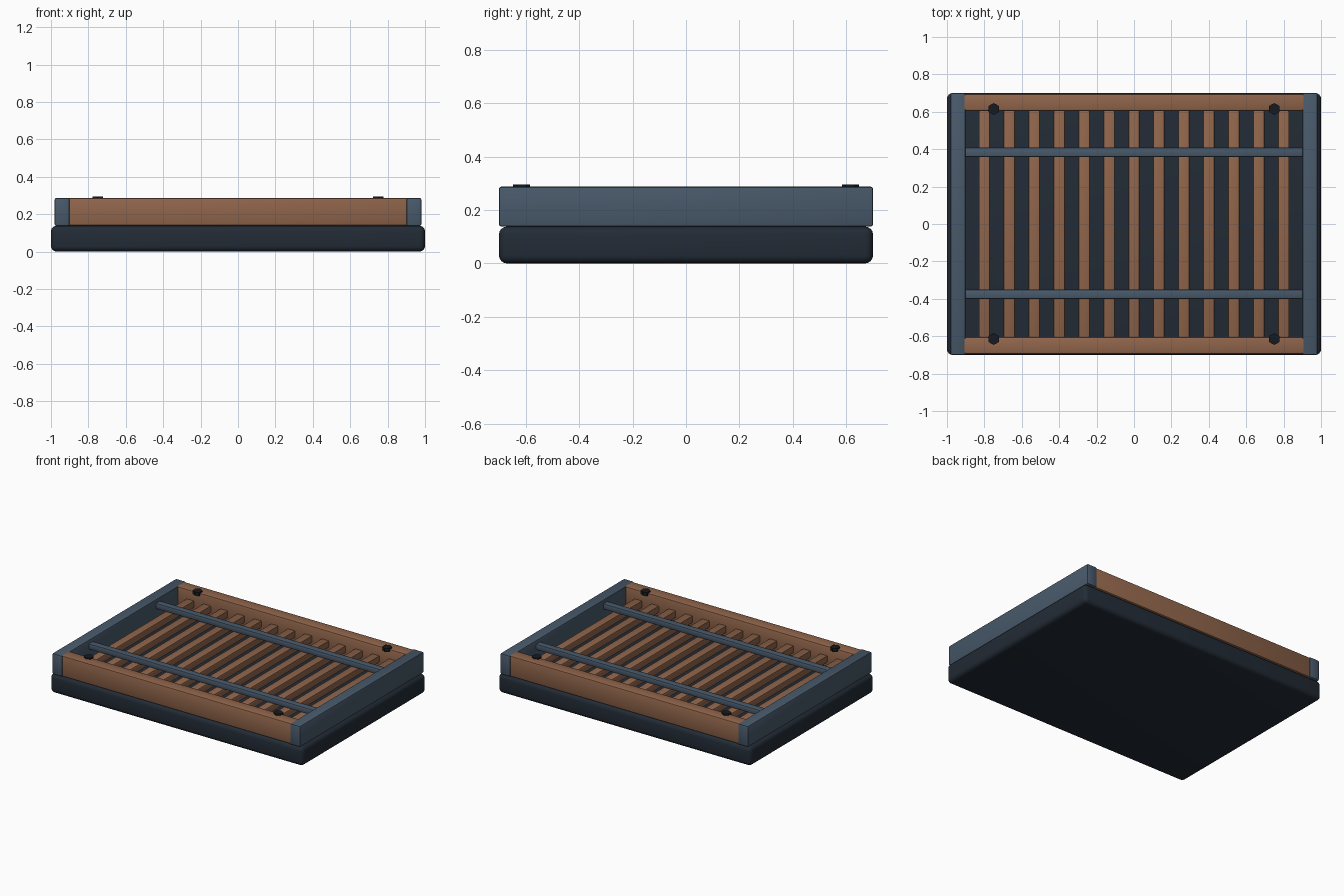
import bpy
import math

if "Cube" in bpy.data.objects:
    bpy.data.objects.remove(bpy.data.objects["Cube"])


def material(name, rgb):
    m = bpy.data.materials.new(name)
    m.diffuse_color = (*rgb, 1)
    m.use_nodes = True
    m.node_tree.nodes["Principled BSDF"].inputs["Base Color"].default_value = m.diffuse_color
    return m


BLUE = material("blue_paint", (0.065, 0.10, 0.145))
WOOD = material("wood", (0.28, 0.13, 0.07))
DARK = material("dark_base", (0.016, 0.024, 0.036))
BLACK = material("black_metal", (0.008, 0.011, 0.014))


def box(name, x, y, z, mat, bevel, segments=2):
    """Bevelled box from (min, max) ranges on each axis."""
    bpy.ops.mesh.primitive_cube_add(size=1, location=[sum(r) / 2 for r in (x, y, z)])
    ob = bpy.context.object
    ob.name = name
    ob.scale = [r[1] - r[0] for r in (x, y, z)]
    bpy.ops.object.transform_apply(location=False, rotation=False, scale=True)
    ob.data.materials.append(mat)
    mod = ob.modifiers.new("bevel", 'BEVEL')
    mod.width = bevel
    mod.segments = segments
    bpy.ops.object.modifier_apply(modifier=mod.name)
    bpy.ops.object.shade_smooth_by_angle(angle=math.radians(35))
    return ob


# Solid base
box("base", (-1, 1), (-0.7, 0.7), (0, 0.138), DARK, 0.03, 4)

# Frame: blue side rails, wooden front and back rails
for side, s in (("left", -1), ("right", 1)):
    box(f"{side}_rail", sorted((s * 0.98, s * 0.9)), (-0.7, 0.7), (0.138, 0.287), BLUE, 0.008)
for side, s in (("front", -1), ("back", 1)):
    box(f"{side}_rail", (-0.92, 0.92), sorted((s * 0.605, s * 0.695)), (0.138, 0.286), WOOD, 0.01)

# Row of slats
for i in range(13):
    x = -0.8 + i * 1.6 / 12
    box(f"slat_{i + 1}", (x - 0.03, x + 0.03), (-0.607, 0.607), (0.17, 0.22), WOOD, 0.007)

# Crossbars over the slats
for side, y in (("front", -0.375), ("back", 0.383)):
    box(f"{side}_crossbar", (-0.905, 0.905), (y - 0.025, y + 0.025), (0.22, 0.262), BLUE, 0.008)

# Hexagonal bolts
for sx in (-1, 1):
    for sy in (-1, 1):
        bpy.ops.mesh.primitive_cylinder_add(vertices=6, radius=0.032, depth=0.025,
                                            location=(sx * 0.75, sy * 0.615, 0.2825))
        bolt = bpy.context.object
        bolt.name = f"{'front' if sy < 0 else 'back'}_{'left' if sx < 0 else 'right'}_bolt"
        bolt.data.materials.append(BLACK)
